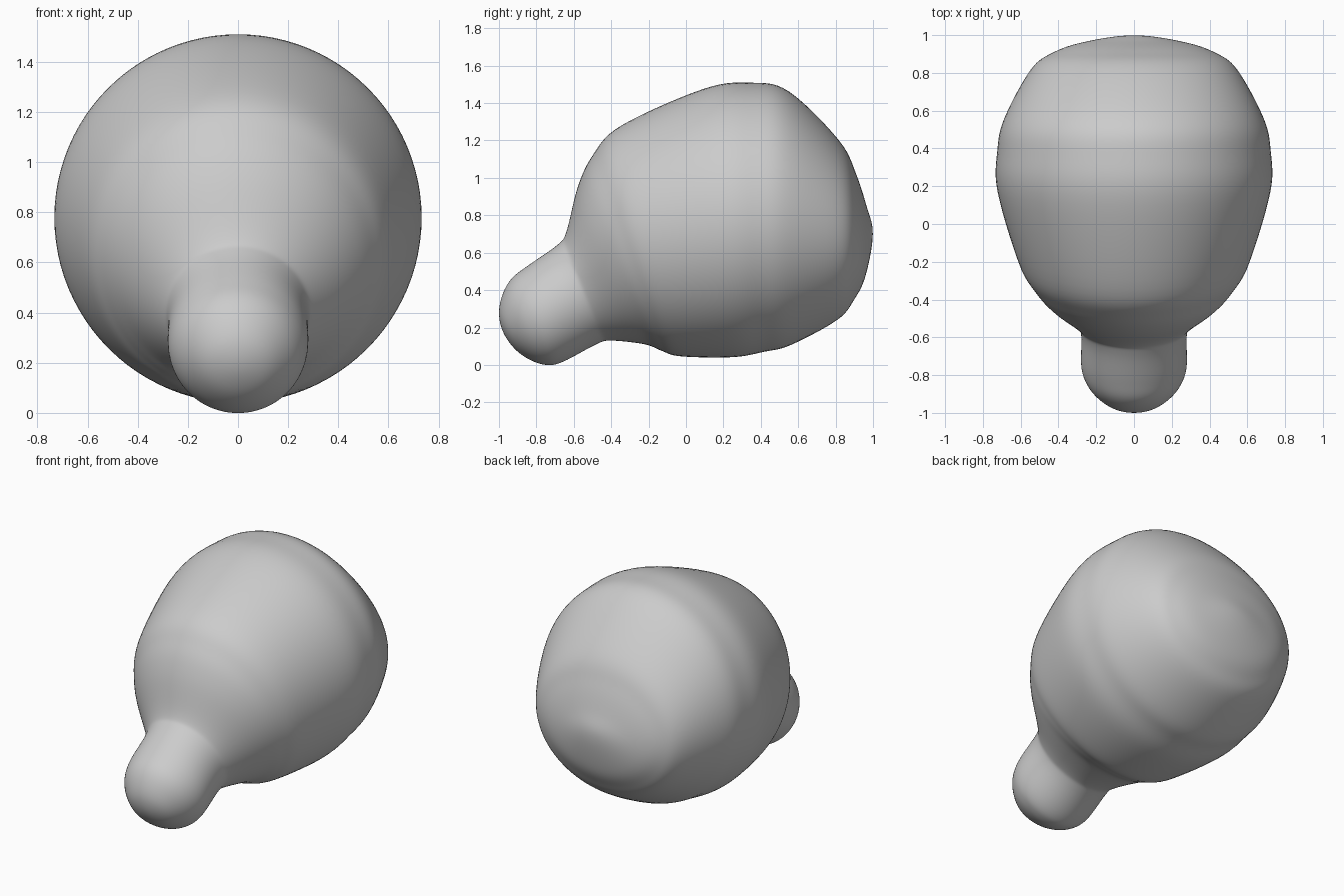
import bpy
import bmesh
from math import sin, cos, tau
from mathutils import Vector

cube = bpy.data.objects.get("Cube")
if cube:
    bpy.data.objects.remove(cube, do_unlink=True)

SIDES = 96   # points around each ring
STEPS = 7    # rings between two sections

# Tilted oval sections from snout tip to rump:
# top y, top z, bottom y, bottom z, half width
SECTIONS = [
    (-.98, .18, -.98, .18, 0),
    (-1, .28, -.92, .09, .11),
    (-.98, .38, -.84, .03, .19),
    (-.93, .465, -.75, 0, .25),
    (-.84, .535, -.66, .015, .28),
    (-.69, .64, -.48, .11, .28),
    (-.64, .71, -.4, .13, .315),
    (-.58, .95, -.22, .11, .46),
    (-.5, 1.12, -.13, .075, .54),
    (-.35, 1.28, -.03, .045, .615),
    (.1, 1.48, .25, .04, .725),
    (.35, 1.51, .42, .07, .725),
    (.55, 1.465, .56, .105, .69),
    (.82, 1.2, .81, .24, .55),
    (.91, 1.02, .9, .35, .435),
    (.965, .85, .96, .475, .27),
    (1, .7, 1, .7, 0),
]


def flipped(section):
    """Section continued over a pole, so the ends close round."""
    top_y, top_z, low_y, low_z, width = section
    return Vector((low_y, low_z, top_y, top_z, -width))


def spline(a, b, c, d, t):
    """Smooth blend from b to c, with a and d as neighbours."""
    return (b * 2 + (c - a) * t + (a * 2 - b * 5 + c * 4 - d) * t ** 2
            + (b * 3 - a - c * 3 + d) * t ** 3) / 2


def add_ring(bm, section):
    """Oval ring hung between a top point and a bottom point."""
    top = Vector((0, section[0], section[1]))
    low = Vector((0, section[2], section[3]))
    middle, up = (top + low) / 2, (top - low) / 2
    side = Vector((section[4], 0, 0))
    angles = [tau * i / SIDES for i in range(SIDES)]
    return [bm.verts.new(middle + up * cos(a) + side * sin(a)) for a in angles]


def add_cap(bm, ring, section):
    """Fan of triangles from a pole to its nearest ring."""
    pole = bm.verts.new((0, section[0], section[1]))
    for i in range(SIDES):
        bm.faces.new((pole, ring[i - 1], ring[i]))


# Body and snout as one smooth skin
knots = [Vector(s) for s in SECTIONS]
knots = [flipped(knots[1])] + knots + [flipped(knots[-2])]
sections = [spline(*knots[k:k + 4], step / STEPS)
            for k in range(len(knots) - 3) for step in range(STEPS)]

bm = bmesh.new()
rings = [add_ring(bm, s) for s in sections[1:]]
for near, far in zip(rings, rings[1:]):
    for i in range(SIDES):
        bm.faces.new((near[i - 1], near[i], far[i], far[i - 1]))
add_cap(bm, rings[0], SECTIONS[0])
add_cap(bm, rings[-1], SECTIONS[-1])
bmesh.ops.recalc_face_normals(bm, faces=bm.faces)

mesh = bpy.data.meshes.new("body_with_snout")
bm.to_mesh(mesh)
bm.free()
body = bpy.data.objects.new("body_with_snout", mesh)
bpy.context.collection.objects.link(body)

# Light evening of the skin
relax = body.modifiers.new("relax", "SMOOTH")
relax.factor = 0.5
relax.iterations = 6

# Plain grey surface
grey = bpy.data.materials.new("plain_grey")
grey.use_nodes = True
colour = (0.6, 0.6, 0.6, 1)
grey.diffuse_color = colour
grey.node_tree.nodes["Principled BSDF"].inputs["Base Color"].default_value = colour
mesh.materials.append(grey)

mesh.shade_smooth()
